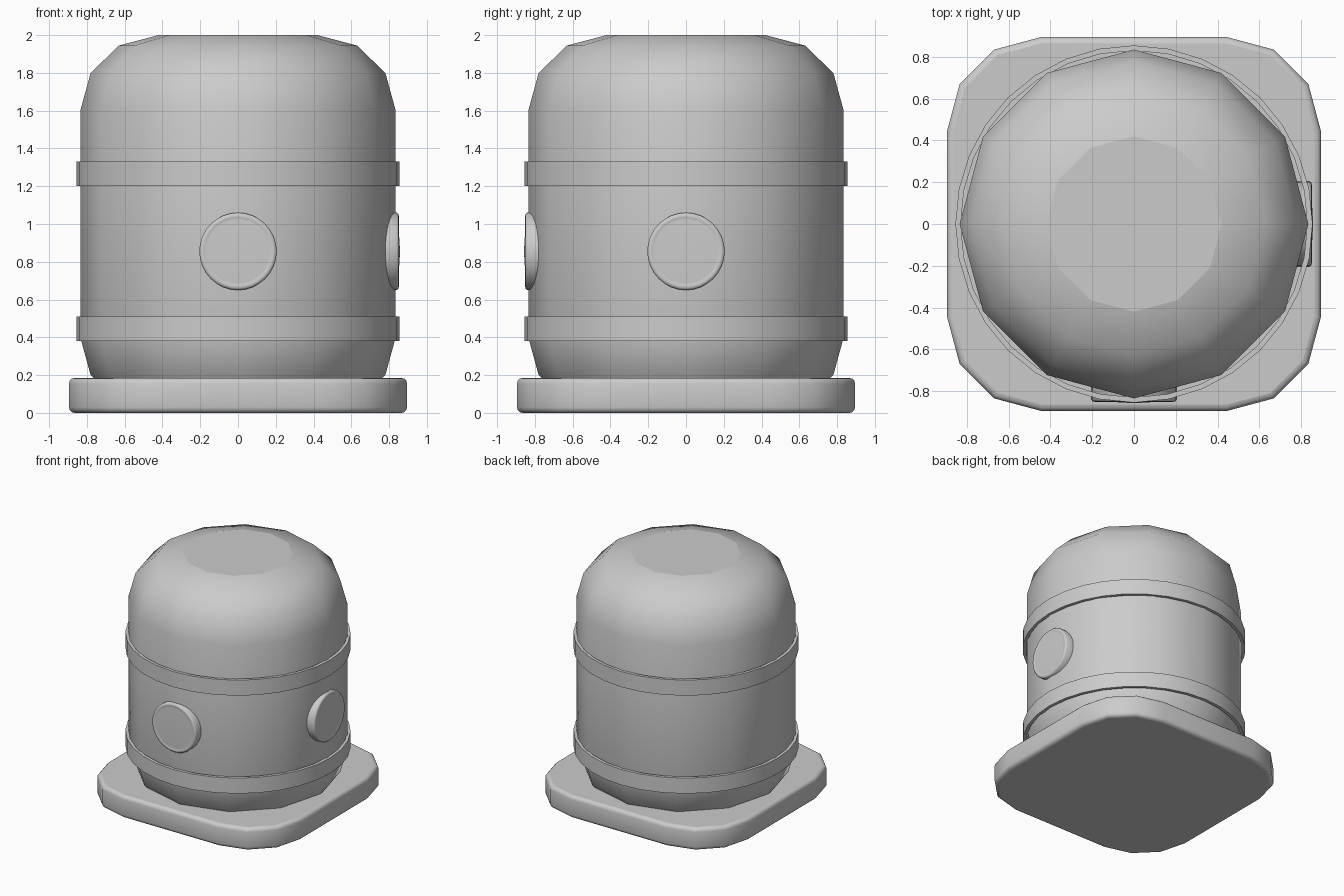
import bpy, bmesh, math
from mathutils import Matrix

old = bpy.data.objects.get("Cube")
if old:
    bpy.data.objects.remove(old, do_unlink=True)

grey = bpy.data.materials.new("plain grey")
grey.use_nodes = True
COLOUR = (0.6, 0.6, 0.6, 1)
grey.diffuse_color = COLOUR
grey.node_tree.nodes["Principled BSDF"].inputs["Base Color"].default_value = COLOUR


def finish(name, bm, angle=35):
    bmesh.ops.recalc_face_normals(bm, faces=bm.faces)
    mesh = bpy.data.meshes.new(name)
    bm.to_mesh(mesh)
    bm.free()
    mesh.materials.append(grey)
    obj = bpy.data.objects.new(name, mesh)
    bpy.context.collection.objects.link(obj)
    bpy.ops.object.select_all(action='DESELECT')
    obj.select_set(True)
    bpy.context.view_layer.objects.active = obj
    bpy.ops.object.shade_smooth_by_angle(angle=math.radians(angle))
    return obj


def lathe(profile, sides, closed=False):
    """Revolve (radius, z) points about z; open ends are capped."""
    bm = bmesh.new()
    rings = []
    for r, z in profile:
        if r == 0:
            rings.append([bm.verts.new((0, 0, z))] * sides)
            continue
        turns = [math.tau * i / sides for i in range(sides)]
        rings.append([bm.verts.new((r * math.cos(a), r * math.sin(a), z)) for a in turns])
    pairs = list(zip(rings, rings[1:]))
    if closed:
        pairs.append((rings[-1], rings[0]))
    for low, high in pairs:
        for i in range(sides):
            j = (i + 1) % sides
            corners = [low[i], low[j], high[j], high[i]]
            bm.faces.new(list(dict.fromkeys(corners)))
    if not closed:
        for ring in (rings[0], rings[-1]):
            if len(set(ring)) > 1:
                bm.faces.new(ring)
    return bm


# Twelve-sided body with rounded shoulders and a flat crown
body = finish("body", lathe([(0.63, 0.05), (0.78, 0.2), (0.835, 0.4), (0.835, 1.6),
                             (0.78, 1.8), (0.63, 1.945), (0.42, 2.0)], 12))
for face in body.data.polygons:
    if len(face.vertices) == 12:
        rim = set(face.edge_keys)
        for edge in body.data.edges:
            if edge.key in rim:
                edge.use_edge_sharp = True

# Two hoops around the body
for name, low in (("lower_band", 0.38), ("upper_band", 1.2)):
    high = low + 0.13
    finish(name, lathe([(0.855, low), (0.855, high), (0.83, high), (0.83, low)], 32, True))

# Round buttons on the front and the left
button = [(0.205, 0.77), (0.205, 0.84), (0.198, 0.849), (0.185, 0.852),
          (0.176, 0.848), (0.17, 0.848), (0, 0.858)]
for name, turn in (("front_button", -math.pi / 2), ("left_button", 0)):
    bm = lathe(button, 32)
    place = (Matrix.Translation((0, 0, 0.855)) @ Matrix.Rotation(turn, 4, 'Z')
             @ Matrix.Rotation(math.pi / 2, 4, 'Y'))
    bm.transform(place)
    finish(name, bm, 50)

# Square base plate with wide chamfered corners and softened rims
bm = bmesh.new()
bmesh.ops.create_cube(bm, size=1)
bm.transform(Matrix.Translation((0, 0, 0.0925)) @ Matrix.Diagonal((1.79, 1.79, 0.185, 1)))
uprights = [e for e in bm.edges if abs(e.verts[0].co.z - e.verts[1].co.z) > 0.1]
bmesh.ops.bevel(bm, geom=uprights, offset=0.45, segments=3, profile=0.5, affect='EDGES')
rims = [e for e in bm.edges if abs(e.verts[0].co.z - e.verts[1].co.z) < 0.01]
bmesh.ops.bevel(bm, geom=rims, offset=0.03, segments=3, profile=0.5, affect='EDGES')
base = finish("base_plate", bm)
for face in base.data.polygons:
    if abs(face.normal.z) > 0.999:
        rim = set(face.edge_keys)
        for edge in base.data.edges:
            if edge.key in rim:
                edge.use_edge_sharp = True
